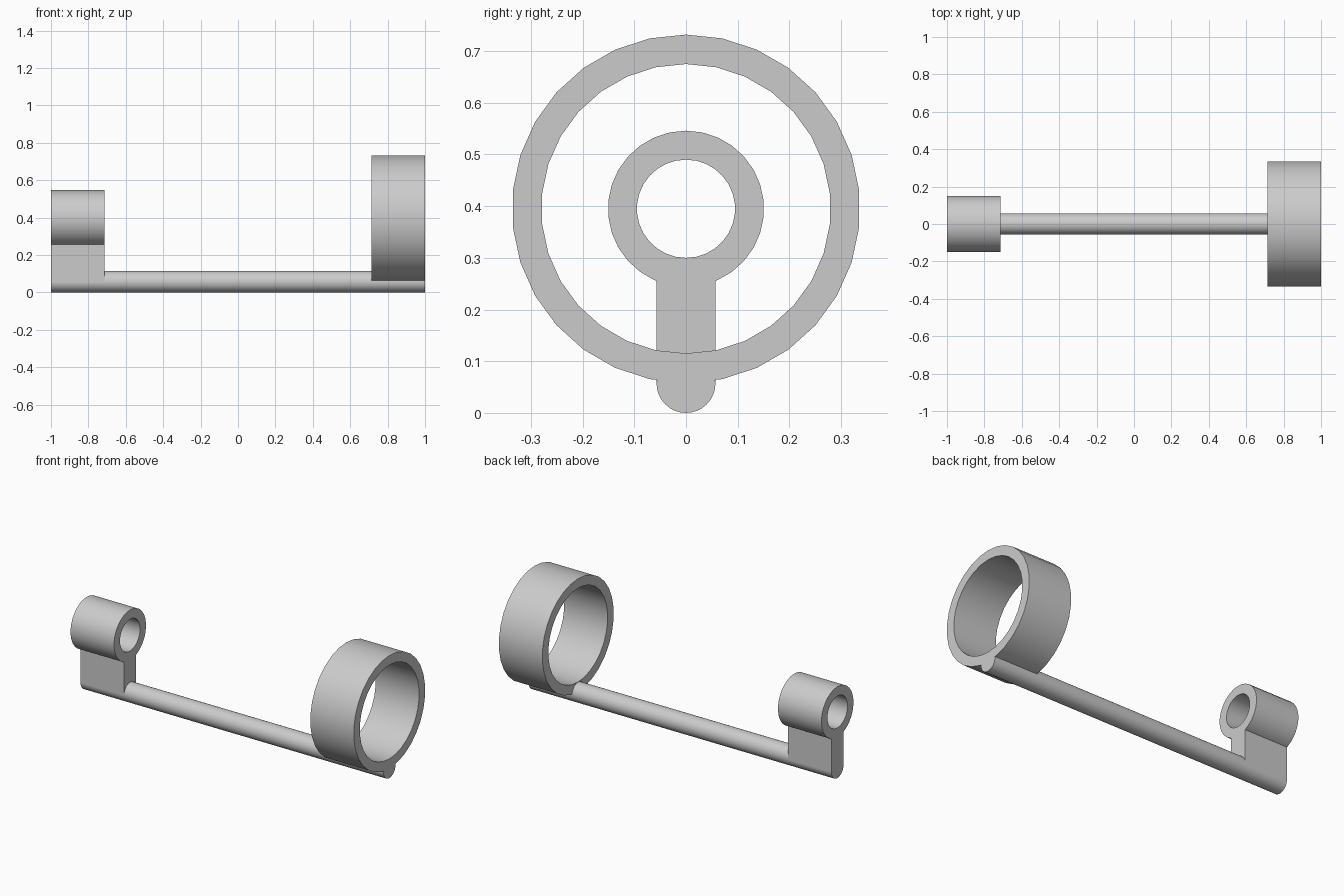
import bpy
import bmesh
from math import sin, cos, tau, radians

cube = bpy.data.objects.get("Cube")
if cube:
    bpy.data.objects.remove(cube, do_unlink=True)

# Single grey material
grey = bpy.data.materials.new("light grey")
grey.use_nodes = True
colour = (0.6, 0.6, 0.6, 1)
grey.diffuse_color = colour
grey.node_tree.nodes["Principled BSDF"].inputs["Base Color"].default_value = colour

END = 1.0          # outer ends of the rod and rings
INNER = 0.713      # inner ends of the rings
AXIS = 0.395       # height of the ring centres
ROD = 0.057        # rod radius


def finish(name, bm):
    bmesh.ops.recalc_face_normals(bm, faces=bm.faces)
    mesh = bpy.data.meshes.new(name)
    bm.to_mesh(mesh)
    bm.free()
    mesh.materials.append(grey)
    obj = bpy.data.objects.new(name, mesh)
    bpy.context.collection.objects.link(obj)
    bpy.ops.object.select_all(action='DESELECT')
    obj.select_set(True)
    bpy.context.view_layer.objects.active = obj
    bpy.ops.object.shade_smooth_by_angle(angle=radians(30))
    return obj


def circle(bm, x, z, radius, sides):
    return [bm.verts.new((x, radius * sin(tau * i / sides), z + radius * cos(tau * i / sides)))
            for i in range(sides)]


def bridge(bm, a, b):
    for i in range(len(a)):
        j = (i + 1) % len(a)
        bm.faces.new((a[i], a[j], b[j], b[i]))


def tube(name, x0, x1, outer, inner, sides=30):
    bm = bmesh.new()
    loops = [circle(bm, x, AXIS, r, sides)
             for x, r in ((x0, outer), (x1, outer), (x1, inner), (x0, inner))]
    for k in range(4):
        bridge(bm, loops[k], loops[(k + 1) % 4])
    return finish(name, bm)


def rod(name, x0, x1, radius, sides=32):
    bm = bmesh.new()
    a = circle(bm, x0, radius, radius, sides)
    b = circle(bm, x1, radius, radius, sides)
    bridge(bm, a, b)
    bm.faces.new(a)
    bm.faces.new(b)
    return finish(name, bm)


def box(name, x0, x1, half_width, z0, z1):
    bm = bmesh.new()
    bmesh.ops.create_cube(bm, size=1)
    for v in bm.verts:
        v.co = (x0 if v.co.x < 0 else x1,
                half_width if v.co.y > 0 else -half_width,
                z0 if v.co.z < 0 else z1)
    return finish(name, bm)


# Long rod along the base
rod("connecting_rod", -END, END, ROD)
# Wide ring resting on the rod
tube("large_ring", INNER, END, 0.337, 0.28)
# Narrow ring held up by a web
tube("small_ring", -END, -INNER, 0.151, 0.095)
box("ring_support", -END, -INNER, ROD, ROD, 0.275)
